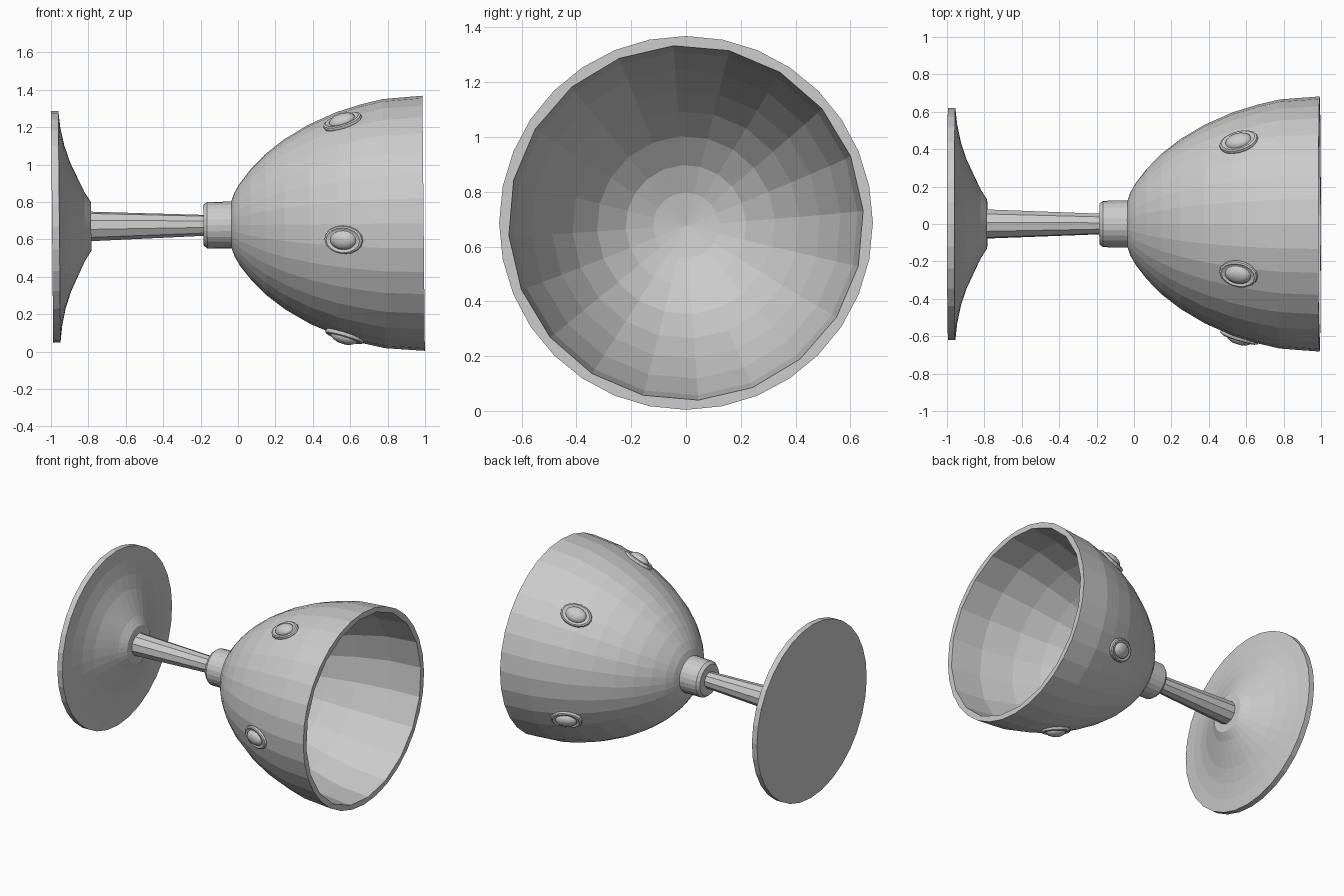
import bpy, bmesh, math
from mathutils import Matrix, Vector

if "Cube" in bpy.data.objects:
    bpy.data.objects.remove(bpy.data.objects["Cube"])

metal = bpy.data.materials.new("grey_metal")
metal.diffuse_color = (0.6, 0.6, 0.6, 1)
metal.use_nodes = True
metal.node_tree.nodes["Principled BSDF"].inputs["Base Color"].default_value = metal.diffuse_color

# The goblet lies along x, tipped slightly up towards its rim
LYING = Matrix.Translation((0, 0, 0.677)) @ Matrix.Rotation(-0.0095, 4, 'Y')


def lathe(bm, profile, sides, phase=0.0, cap_start=True, cap_end=True):
    """Spin (x, radius) points about x; returns first and last rings."""
    rings = []
    for x, r in profile:
        if r == 0:
            rings.append([bm.verts.new((x, 0, 0))])
            continue
        angles = [phase + math.tau * i / sides for i in range(sides)]
        rings.append([bm.verts.new((x, r * math.cos(a), r * math.sin(a))) for a in angles])
    for a, b in zip(rings, rings[1:]):
        for i in range(sides):
            j = (i + 1) % sides
            if len(b) == 1:
                bm.faces.new((a[i], a[j], b[0]))
            elif len(a) == 1:
                bm.faces.new((a[0], b[j], b[i]))
            else:
                bm.faces.new((a[i], a[j], b[j], b[i]))
    if cap_start and len(rings[0]) > 1:
        bm.faces.new(rings[0])
    if cap_end and len(rings[-1]) > 1:
        bm.faces.new(rings[-1])
    return rings[0], rings[-1]


def finish(name, bm, matrix=LYING, smooth=None):
    bmesh.ops.recalc_face_normals(bm, faces=bm.faces[:])
    bm.transform(matrix)
    mesh = bpy.data.meshes.new(name)
    bm.to_mesh(mesh)
    bm.free()
    mesh.materials.append(metal)
    obj = bpy.data.objects.new(name, mesh)
    bpy.context.collection.objects.link(obj)
    if smooth:
        bpy.ops.object.select_all(action='DESELECT')
        bpy.context.view_layer.objects.active = obj
        obj.select_set(True)
        bpy.ops.object.shade_smooth_by_angle(angle=math.radians(smooth))
    return obj


def part(name, profile, sides, phase=0.0, matrix=LYING, smooth=None):
    bm = bmesh.new()
    lathe(bm, profile, sides, phase)
    return finish(name, bm, matrix, smooth)


# Foot: flat disc flaring up into the stem
part("foot", [(-0.994, 0.62), (-0.955, 0.62), (-0.945, 0.53), (-0.925, 0.435),
              (-0.895, 0.345), (-0.86, 0.27), (-0.82, 0.185), (-0.785, 0.13)], 32)

# Stem and collar
part("stem", [(-0.83, 0.081), (-0.15, 0.055)], 10, phase=0.2)
part("collar", [(-0.185, 0.108), (-0.165, 0.124), (-0.02, 0.126)], 24)

# Bowl: round outside, coarser inside, joined by a flat rim
bm = bmesh.new()
_, outer_rim = lathe(bm, [(-0.035, 0.125), (-0.02, 0.168), (0.01, 0.22), (0.07, 0.297),
                          (0.15, 0.378), (0.25, 0.455), (0.38, 0.532), (0.53, 0.598),
                          (0.66, 0.638), (0.78, 0.666), (0.9925, 0.682)], 32, cap_end=False)
_, inner_rim = lathe(bm, [(0.0, 0), (0.02, 0.12), (0.06, 0.22), (0.14, 0.325), (0.25, 0.415),
                          (0.38, 0.49), (0.55, 0.565), (0.77, 0.628), (0.9925, 0.648)],
                     20, phase=0.07, cap_end=False)
rim_edges = [bm.edges.get((ring[i - 1], ring[i]))
             for ring in (outer_rim, inner_rim) for i in range(len(ring))]
bmesh.ops.triangle_fill(bm, edges=rim_edges, use_beauty=True)
finish("bowl", bm)

# Five oval gems in raised settings around the bowl
slope = math.radians(17)
for k in range(5):
    phi = math.radians(44 + 72 * k)
    out = Vector((0, math.cos(phi), math.sin(phi)))
    along = Vector((1, 0, 0))
    n = out * math.cos(slope) - along * math.sin(slope)
    t = along * math.cos(slope) + out * math.sin(slope)
    b = n.cross(t)
    frame = Matrix((n, t * 0.108, b * 0.077)).transposed().to_4x4()
    frame.translation = along * 0.565 + out * 0.607
    place = LYING @ frame
    part(f"gem_setting_{k + 1}", [(-0.02, 0.95), (0.002, 1.0), (0.012, 0.97),
                                  (0.017, 0.87), (0.012, 0.74)], 16, matrix=place)
    part(f"gem_{k + 1}", [(0.0, 0.68), (0.018, 0.66), (0.032, 0.52), (0.041, 0.3),
                          (0.044, 0)], 16, matrix=place, smooth=40)
